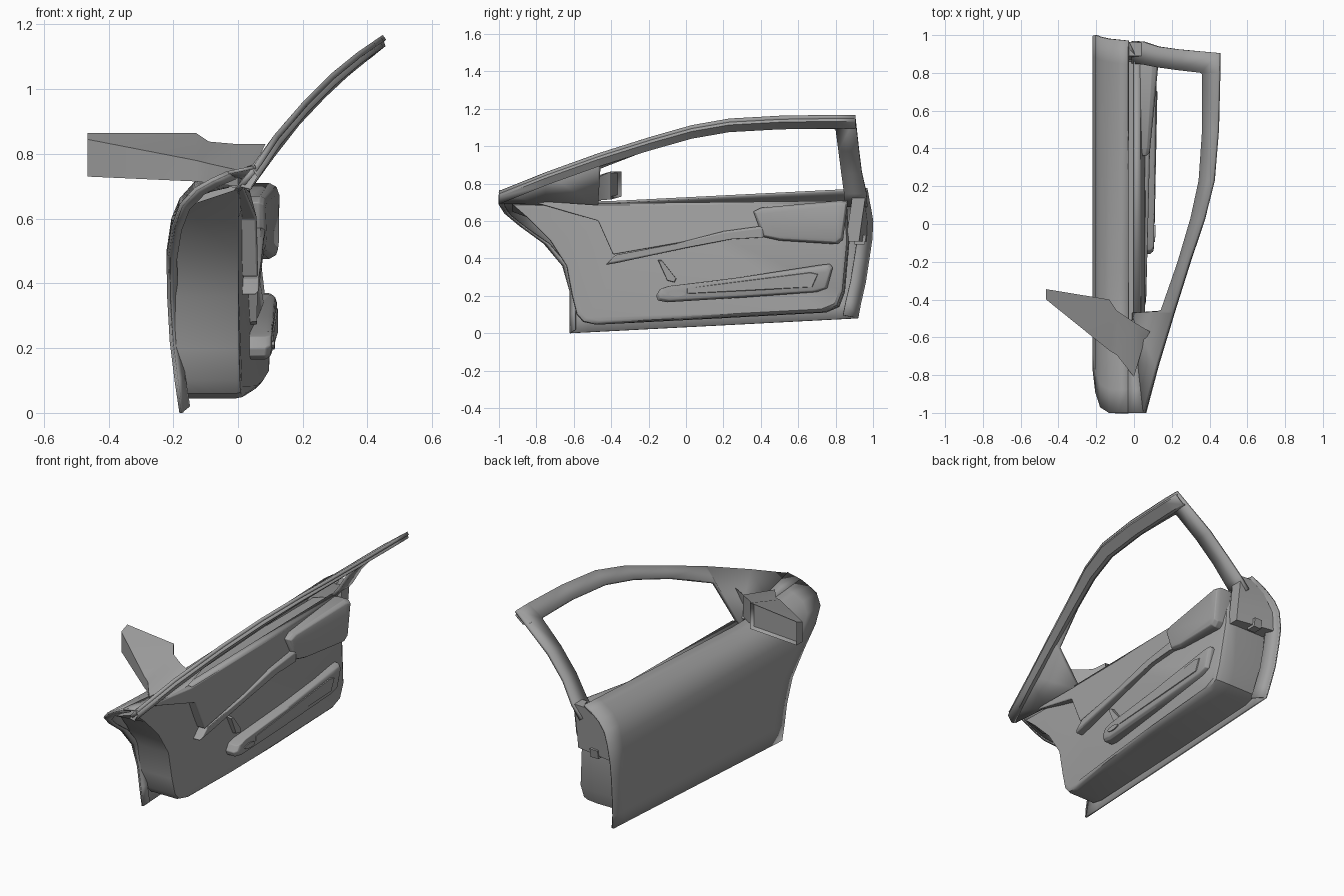
import bpy, bmesh, math
from mathutils import Vector

if bpy.data.objects.get("Cube"):
    bpy.data.objects.remove(bpy.data.objects["Cube"])

grey = bpy.data.materials.new("mid grey")
grey.use_nodes = True
grey.diffuse_color = (0.35, 0.35, 0.35, 1)
grey.node_tree.nodes["Principled BSDF"].inputs["Base Color"].default_value = grey.diffuse_color


def lerp(table, v):
    """Piecewise linear lookup in (key, value) pairs."""
    for (a, p), (b, q) in zip(table, table[1:]):
        if v <= b:
            return p + (q - p) * (v - a) / (b - a)
    return table[-1][1]


def loft(name, loops, closed=True, caps=True, thick=0, bevel=0, angle=35):
    """Join equal-length point loops into one skin."""
    bm = bmesh.new()
    rows = [[bm.verts.new(p) for p in loop] for loop in loops]
    n = len(rows[0])
    for a, b in zip(rows, rows[1:]):
        for i in range(n if closed else n - 1):
            j = (i + 1) % n
            bm.faces.new((a[i], a[j], b[j], b[i]))
    if closed and caps:
        bm.faces.new(rows[0])
        bm.faces.new(rows[-1])
    bmesh.ops.remove_doubles(bm, verts=bm.verts, dist=0.0005)
    bmesh.ops.recalc_face_normals(bm, faces=bm.faces)
    mesh = bpy.data.meshes.new(name)
    bm.to_mesh(mesh)
    bm.free()
    mesh.materials.append(grey)
    ob = bpy.data.objects.new(name, mesh)
    bpy.context.collection.objects.link(ob)
    if thick:
        m = ob.modifiers.new("thickness", "SOLIDIFY")
        m.thickness, m.offset = thick, 0
    if bevel:
        m = ob.modifiers.new("soft edge", "BEVEL")
        m.width, m.segments = bevel, 3
    bpy.ops.object.select_all(action="DESELECT")
    ob.select_set(True)
    bpy.context.view_layer.objects.active = ob
    bpy.ops.object.shade_smooth_by_angle(angle=math.radians(angle))
    return ob


def pad(name, outline, layers, bevel=0):
    """Outline in (y, z) stacked along x; layers are (x at front, x at rear, inset)."""
    ys, zs = zip(*outline)
    cy, cz = (min(ys) + max(ys)) / 2, (min(zs) + max(zs)) / 2
    hy, hz = (max(ys) - min(ys)) / 2, (max(zs) - min(zs)) / 2
    loops = []
    for xf, xr, inset in layers:
        loops.append([(xf + (xr - xf) * (y - min(ys)) / (2 * hy),
                       cy + (y - cy) * (1 - inset / hy),
                       cz + (z - cz) * (1 - inset / hz)) for y, z in outline])
    return loft(name, loops, bevel=bevel)


# Outer skin: rows of x, front z, rear z, front y, rear y
skin_rows = [
    (-0.175, 0.0, 0.08, -0.62, 0.92), (-0.19, 0.1, 0.16, -0.62, 0.935),
    (-0.205, 0.22, 0.27, -0.62, 0.96), (-0.213, 0.36, 0.40, -0.66, 0.98),
    (-0.215, 0.48, 0.50, -0.76, 0.995), (-0.2, 0.575, 0.60, -0.89, 1.0),
    (-0.175, 0.625, 0.66, -0.97, 0.99), (-0.13, 0.655, 0.71, -1, 0.98),
    (-0.08, 0.665, 0.745, -1, 0.975), (-0.03, 0.67, 0.77, -1, 0.97)]
skin = []
for k, (x, zf, zr, yf, yr) in enumerate(skin_rows):
    row = []
    for i in range(17):
        t = i / 16
        y = yf + (yr - yf) * t
        lift = max(0, -0.45 - y) / 0.55 * max(0, k - 5) * 0.018
        row.append((x, y, zf + (zr - zf) * t + lift))
    skin.append(row)
loft("outer_skin", skin, closed=False, thick=0.012)

# Folded hems along the front and rear edges of the skin
for name, end, width, depth in (("front_hem", 0, 0.025, 0.03), ("rear_hem", -1, 0.04, -0.08)):
    rim = [row[end] for row in skin]
    fold = [(x + width, y + depth, z + 0.02 - 0.05 * z) for x, y, z in rim]
    loft(name, [rim, fold], closed=False, thick=0.006)

# Front corner cap joining the skin to the window frame
edge = [p for p in skin[-1] if p[1] < -0.4]
cap = [(0.055 - 0.1 * (y + 1), y, 0.76 - 0.12 * (y + 1)) for _, y, _ in edge]
loft("front_corner_cap", [edge, cap], closed=False, thick=0.01)

# Inner door body, its face swelling towards the lower rear
body = [(-0.48, 0.045), (-0.15, 0.062), (0.2, 0.08), (0.75, 0.11), (0.82, 0.14), (0.85, 0.22),
        (0.875, 0.5), (0.86, 0.69), (0.2, 0.685), (-0.15, 0.682), (-0.47, 0.68), (-0.93, 0.69),
        (-0.85, 0.62), (-0.73, 0.5), (-0.64, 0.36), (-0.61, 0.2), (-0.585, 0.1), (-0.55, 0.06)]
skin_x = [(r[1], r[0]) for r in skin_rows]
swell = [(-0.62, 0.003), (-0.4, 0.035), (-0.15, 0.058), (0.2, 0.078), (0.85, 0.098)]
fade = [(0, 1), (0.25, 1), (0.5, 0.7), (0.7, 0.4)]
shell = [[(lerp(skin_x, min(z, 0.65)) + 0.012, y, min(z, 0.65)) for y, z in body],
         [(-0.005, y, z) for y, z in body]]
for amount, k in ((0.6, 0.006), (0.9, 0.018), (1, 0.035)):
    shell.append([(amount * lerp(swell, max(y, -0.62)) * lerp(fade, z), y * (1 - k),
                   0.38 + (z - 0.38) * (1 - 2 * k)) for y, z in body])
loft("inner_body", shell)

# Upper trim panel, leaning outward to the belt line
upper = [(-0.85, 0.71), (-0.47, 0.6), (-0.39, 0.42), (0.4, 0.56), (0.85, 0.62), (0.86, 0.7), (-0.48, 0.685)]
lean = [(0.42, 0.062), (0.56, 0.06), (0.62, 0.055), (0.71, 0.03)]
loft("upper_trim", [[(0.0, y, z) for y, z in upper],
                    [(lerp(lean, z) * min(1, (y + 1.05) / 0.5), y, z) for y, z in upper]], bevel=0.006)

# Diagonal trim ledge
pad("trim_ledge", [(-0.43, 0.365), (-0.37, 0.375), (0.0, 0.455), (0.25, 0.505), (0.42, 0.515),
                   (0.42, 0.575), (0.2, 0.545), (-0.05, 0.48), (-0.38, 0.415)],
    [(0.005, 0.03, 0), (0.055, 0.075, 0), (0.064, 0.085, 0.012)], bevel=0.004)

# Upper armrest
pad("upper_armrest", [(0.41, 0.515), (0.5, 0.495), (0.81, 0.475), (0.84, 0.5), (0.865, 0.7),
                      (0.83, 0.71), (0.4, 0.67), (0.36, 0.65)],
    [(0.03, 0.03, 0), (0.065, 0.1, 0), (0.08, 0.122, 0.012), (0.085, 0.128, 0.03)], bevel=0.004)

# Lower armrest with raised grip and switch
pad("lower_armrest", [(-0.15, 0.175), (-0.1, 0.165), (0.3, 0.19), (0.7, 0.22), (0.755, 0.24),
                      (0.785, 0.35), (0.77, 0.37), (0.72, 0.365), (0.3, 0.3), (-0.1, 0.25),
                      (-0.14, 0.235), (-0.16, 0.2)],
    [(0.03, 0.03, 0), (0.085, 0.1, 0), (0.1, 0.115, 0.012), (0.105, 0.12, 0.028)], bevel=0.004)
pad("armrest_grip", [(0.0, 0.205), (0.68, 0.245), (0.71, 0.32), (0.67, 0.33), (0.0, 0.235)],
    [(0.1, 0.11, 0), (0.11, 0.124, 0.008)])
pad("armrest_switch", [(-0.05 + 0.045 * math.cos(a * math.pi / 6), 0.21 + 0.014 * math.sin(a * math.pi / 6))
                       for a in range(12)], [(0.09, 0.1, 0), (0.112, 0.114, 0)])

# Door pull behind the armrest
pad("door_pull", [(-0.15, 0.39), (-0.13, 0.39), (-0.05, 0.29), (-0.06, 0.27), (-0.1, 0.28)],
    [(0.03, 0.03, 0), (0.06, 0.058, 0.004)])

# Window frame: outer and inner edge pairs on the leaning glass plane
glass = [(0.66, -0.02), (0.69, 0.0), (0.75, 0.05), (0.84, 0.108), (0.94, 0.192),
         (1.04, 0.292), (1.11, 0.378), (1.165, 0.46)]
pairs = [((-1, 0.755), (-0.99, 0.70)), ((-0.75, 0.855), (-0.75, 0.69)), ((-0.47, 0.955), (-0.47, 0.685)),
         ((-0.46, 0.958), (-0.46, 0.885)), ((-0.2, 1.04), (-0.2, 0.985)), ((0.03, 1.105), (0.03, 1.05)),
         ((0.23, 1.14), (0.23, 1.085)), ((0.5, 1.155), (0.5, 1.1)), ((0.8, 1.16), (0.79, 1.1)),
         ((0.905, 1.16), (0.8, 1.095)), ((0.925, 0.98), (0.815, 0.98)), ((0.94, 0.86), (0.83, 0.86)),
         ((0.965, 0.75), (0.845, 0.75)), ((0.97, 0.68), (0.85, 0.68))]
on_glass = lambda p: Vector((lerp(glass, p[1]), p[0], p[1]))
loft("window_frame", [[on_glass(a) for a, b in pairs], [on_glass(b) for a, b in pairs]],
     closed=False, thick=0.018, angle=25)

# Raised inner band following the roof edge down to the front corner
loft("window_seal", [[on_glass((a[0], a[1] - drop)) + Vector((h, 0, -h * 0.8)) for a, b in pairs[:10]]
                     for drop, h in ((0.005, 0), (0.012, 0.018), (0.045, 0.022), (0.055, 0))],
     closed=False, thick=0.006)

# Belt strip beside the glass slot
loft("belt_strip", [[(x, -0.47, z), (x, 0.86, z + 0.015)] for x, z in
                    ((0.0, 0.66), (0.0, 0.69), (0.03, 0.69), (0.035, 0.66))], closed=False, thick=0.008)

# Rear jamb block with a latch at its lower edge
loft("rear_jamb", [[(x0, y, z), (0.04, y0, z), (0.04, y0 - 0.07, z), (x0, y0 - 0.07, z)]
                   for z, x0, y, y0 in ((0.49, -0.19, 0.965, 0.925), (0.6, -0.18, 0.97, 0.94),
                                        (0.7, -0.12, 0.965, 0.955), (0.755, -0.03, 0.965, 0.96))])
pad("latch", [(0.9, 0.475), (0.955, 0.475), (0.965, 0.525), (0.9, 0.525)],
    [(-0.11, -0.11, 0), (-0.06, -0.06, 0)])

# Mirror housing, its root trimmed to the window plane: x, front y, rear y, bottom z, front top z, rear top z
mirror = [(-0.465, -0.40, -0.345, 0.73, 0.845, 0.865), (-0.13, -0.67, -0.40, 0.715, 0.78, 0.865),
          (-0.09, -0.695, -0.46, 0.71, 0.77, 0.838), (0.0, -0.81, -0.52, 0.70, 0.75, 0.83),
          (0.085, -0.62, -0.57, 0.73, 0.77, 0.83)]
trim = lambda x, y, z: (min(x, lerp(glass, z) - 0.008), y, z)
housing = loft("mirror_housing", [[trim(x, yf, zb), trim(x, yf, zf), trim(x, yr, zr), trim(x, yr, zb)]
                                  for x, yf, yr, zb, zf, zr in mirror], angle=25)
bm = bmesh.new()
bm.from_mesh(housing.data)
bm.faces.ensure_lookup_table()
rear = [f for f in bm.faces if f.normal.y > 0.8 and f.calc_center_median().x < -0.2]
bmesh.ops.inset_individual(bm, faces=rear, thickness=0.014)
bmesh.ops.translate(bm, verts=list({v for f in rear for v in f.verts}), vec=(0, -0.02, 0))
bm.to_mesh(housing.data)
bm.free()
